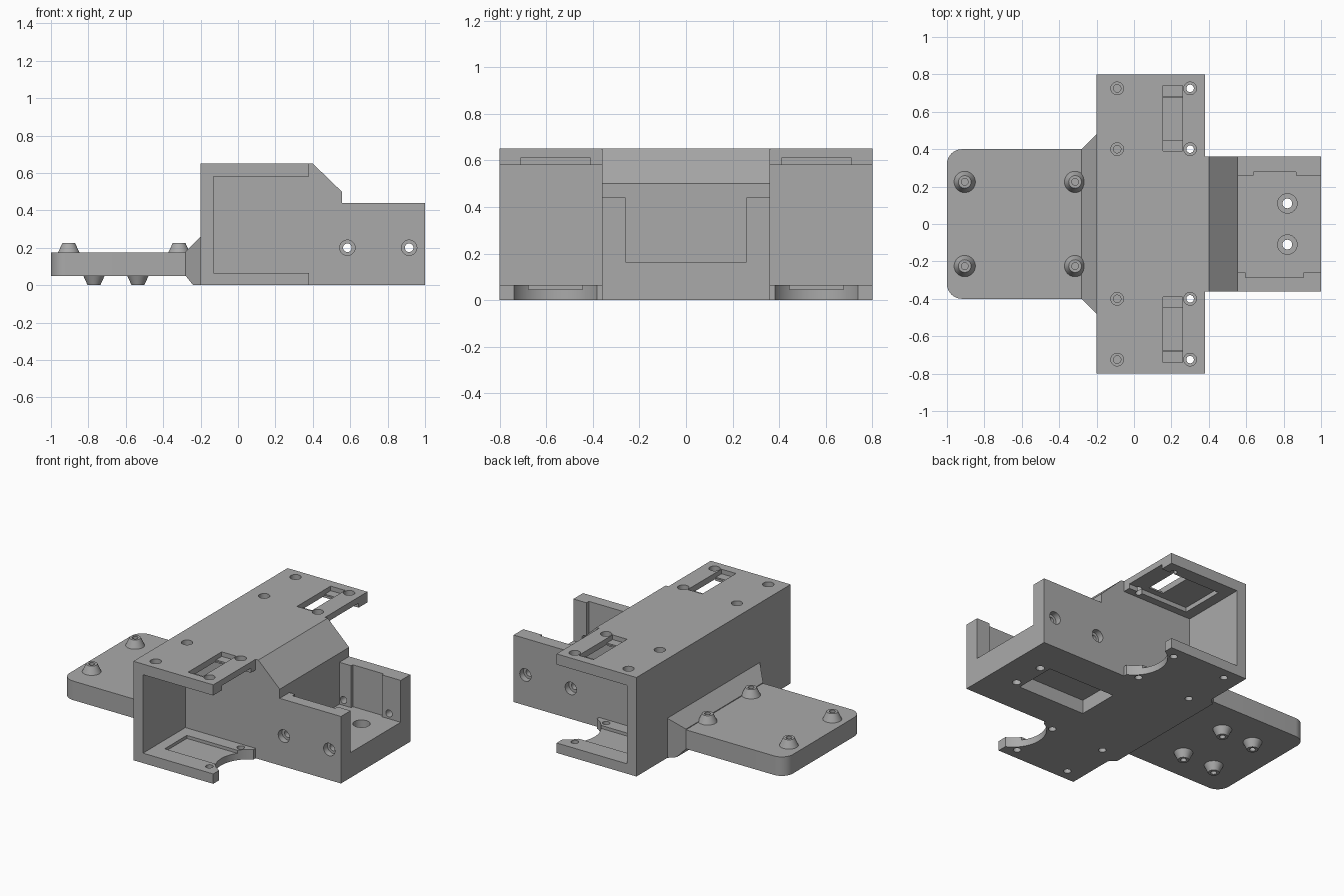
import bpy, bmesh, math
from mathutils import Matrix, Vector

if "Cube" in bpy.data.objects:
    bpy.data.objects.remove(bpy.data.objects["Cube"], do_unlink=True)

grey = bpy.data.materials.new("plain grey")
grey.use_nodes = True
GREY = (0.4, 0.4, 0.4, 1)
grey.diffuse_color = GREY
grey.node_tree.nodes["Principled BSDF"].inputs["Base Color"].default_value = GREY


def finish(name, bm):
    bmesh.ops.recalc_face_normals(bm, faces=bm.faces[:])
    mesh = bpy.data.meshes.new(name)
    bm.to_mesh(mesh)
    bm.free()
    ob = bpy.data.objects.new(name, mesh)
    bpy.context.scene.collection.objects.link(ob)
    mesh.materials.append(grey)
    return ob


def prism(name, points, axis, low, high):
    """Extrude a flat outline along axis 'y' (points are x, z) or 'z' (points are x, y)."""
    bm = bmesh.new()
    place = (lambda a, b: (a, low, b)) if axis == "y" else (lambda a, b: (a, b, low))
    face = bm.faces.new([bm.verts.new(place(a, b)) for a, b in points])
    out = bmesh.ops.extrude_face_region(bm, geom=[face])
    move = Vector((0, high - low, 0)) if axis == "y" else Vector((0, 0, high - low))
    bmesh.ops.translate(bm, vec=move, verts=[v for v in out["geom"] if isinstance(v, bmesh.types.BMVert)])
    return finish(name, bm)


def box(x, y, z):
    return prism("cutter", [(x[0], y[0]), (x[1], y[0]), (x[1], y[1]), (x[0], y[1])], "z", *z)


def cone(name, centre, r_low, r_high, depth, axis="z", sides=32):
    """Cone or cylinder centred on a point."""
    bm = bmesh.new()
    turn = Matrix.Rotation(math.pi / 2, 4, "X") if axis == "y" else Matrix()
    bmesh.ops.create_cone(bm, cap_ends=True, segments=sides, radius1=r_low, radius2=r_high,
                          depth=depth, matrix=Matrix.Translation(centre) @ turn)
    return finish(name, bm)


def drill(x, y, z_low, z_high, r):
    return cone("cutter", (x, y, (z_low + z_high) / 2), r, r, z_high - z_low)


def cut(ob, cutters):
    for c in cutters:
        c.hide_render = True
        mod = ob.modifiers.new("cut", "BOOLEAN")
        mod.operation, mod.solver, mod.object = "DIFFERENCE", "EXACT", c
    bpy.context.view_layer.update()
    mesh = bpy.data.meshes.new_from_object(ob.evaluated_get(bpy.context.evaluated_depsgraph_get()))
    ob.modifiers.clear()
    ob.data = mesh
    for c in cutters:
        bpy.data.objects.remove(c, do_unlink=True)


def span(side, a, b):
    return tuple(sorted((side * a, side * b)))


# Main frame: one outline across the full width, then the bays are cut away
frame = prism("main_frame", [(-.2, 0), (1, 0), (1, .44), (.555, .44), (.555, .5), (.4, .65), (-.2, .65)],
              "y", -.8, .8)
cutters = []
for s in (-1, 1):
    # Side bays, open outwards and forwards
    cutters += [box((.38, 1.2), span(s, .36, 1), (-.1, .8)),
                box((-.13, .5), span(s, .36, 1), (.065, .58))]
    # Grooves in the bay ceiling and floor
    cutters += [box((-.06, .5), span(s, .41, .71), (.5, .61)),
                box((-.06, .5), span(s, .445, .675), (.045, .2))]
    # Stepped slot through the top plate
    cutters += [box((.155, .26), span(s, .39, .74), (.62, .8)),
                box((.155, .26), span(s, .45, .68), (.5, .7))]
    # Curved notch in the floor edge
    cutters.append(cone("cutter", (.47, s * .56, 0), .2, .2, .3, sides=64))
    # Screw holes in the top plate and floor
    for x, bottom in ((-.09, .6), (.3, .5)):
        for y in (.4, .725):
            cutters += [drill(x, s * y, .615, .8, .034), drill(x, s * y, bottom, .7, .02),
                        drill(x, s * y, -.1, .1 if x > 0 else .05, .023)]
cut(frame, cutters)

# Open tray: pocket, shallow wall recesses and holes
cutters = [box((.555, 1.2), (-.26, .26), (.165, .8)),
           box((.64, .865), (.2, .277), (.165, .8)),
           box((.595, .905), (-.285, -.2), (.165, .8)),
           box((.28, .77), (-.14, .14), (-.1, .09))]
for s in (-1, 1):
    cutters += [drill(.82, s * .11, .1, .3, .052), drill(.82, s * .11, -.1, .2, .026)]
    for x in (.585, .915):
        cutters += [cone("cutter", (x, s * .37, .2), .041, .041, .1, "y"),
                    cone("cutter", (x, s * .3, .2), .023, .023, .2, "y")]
cut(frame, cutters)

# Mounting plate with two rounded corners
outline = [(-.2, -.4), (-.2, .4)]
for cy, start in ((.32, 90), (-.32, 180)):
    for i in range(9):
        a = math.radians(start + i * 90 / 8)
        outline.append((-.92 + .08 * math.cos(a), cy + .08 * math.sin(a)))
plate = prism("mounting_plate", outline, "z", .05, .175)

# Flared joint between plate and frame
bm = bmesh.new()
for x, y, z in ((-.28, .4, .05), (-.28, .4, .18), (-.24, .44, 0), (-.2, .48, 0), (-.2, .48, .26)):
    for s in (-1, 1):
        bm.verts.new((x, s * y, z))
bmesh.ops.convex_hull(bm, input=bm.verts[:])
bmesh.ops.dissolve_limit(bm, angle_limit=.01, verts=bm.verts[:], edges=bm.edges[:])
finish("plate_gusset", bm)

# Conical standoffs with screw holes, above and below the plate
for s, side in ((-1, "right"), (1, "left")):
    for x in (-.905, -.315):
        stud = cone("top_standoff_" + side, (x, s * .225, .2), .057, .034, .05)
        cut(stud, [drill(x, s * .225, .185, .3, .018)])
    for x in (-.77, -.535):
        stud = cone("bottom_standoff_" + side, (x, s * .18, .025), .034, .057, .05)
        cut(stud, [drill(x, s * .18, -.1, .04, .018)])

# Smooth the round walls, keep the edges sharp
bpy.ops.object.select_all(action="DESELECT")
for ob in bpy.context.scene.collection.objects:
    if ob.type == "MESH":
        ob.select_set(True)
        bpy.context.view_layer.objects.active = ob
bpy.ops.object.shade_smooth_by_angle(angle=math.radians(30))
